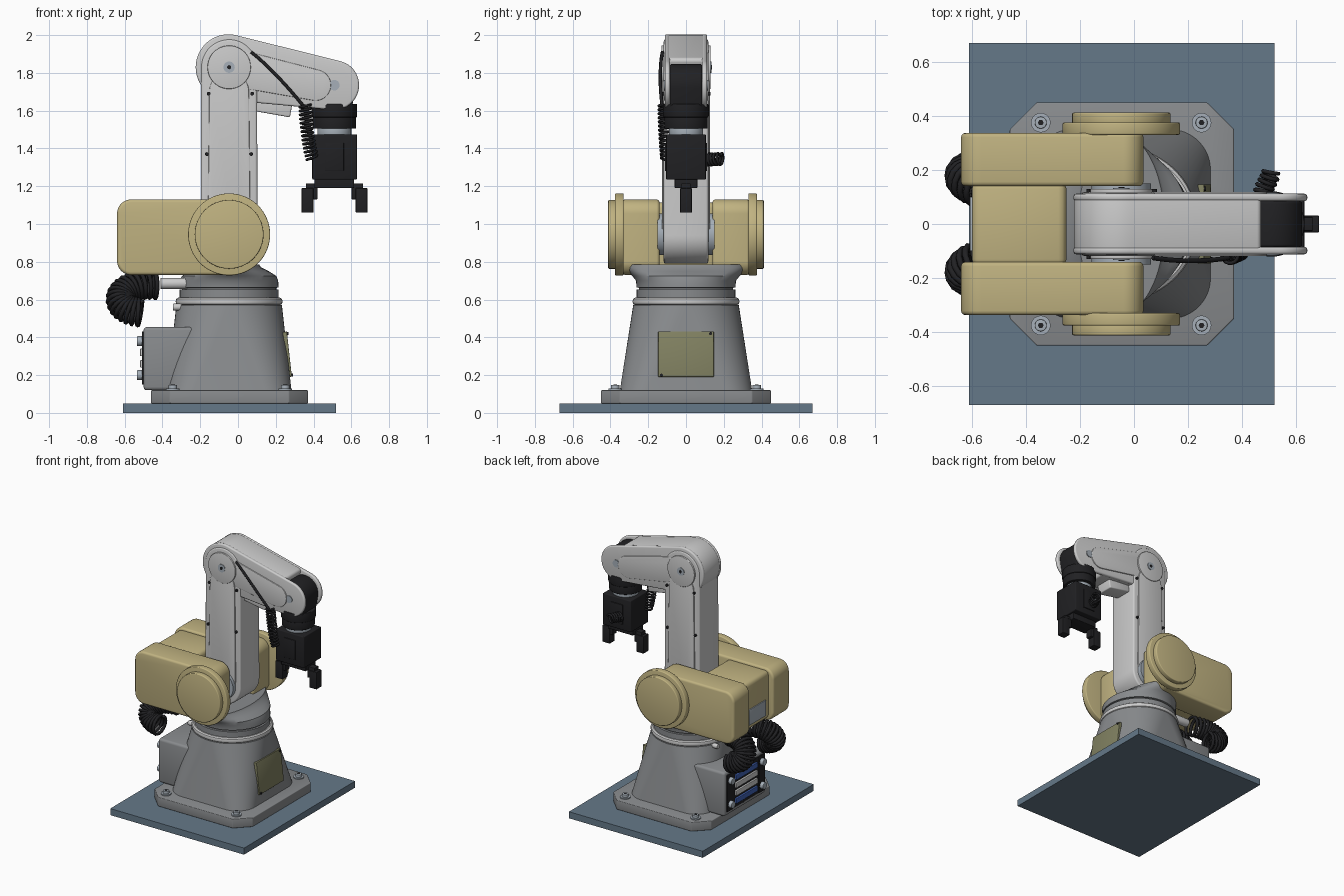
import bpy, bmesh, math
from mathutils import Vector, Matrix
from mathutils.geometry import convex_hull_2d, interpolate_bezier

if "Cube" in bpy.data.objects:
    bpy.data.objects.remove(bpy.data.objects["Cube"])

def material(name, r, g, b):
    m = bpy.data.materials.new(name)
    m.diffuse_color = (r, g, b, 1)
    m.use_nodes = True
    m.node_tree.nodes["Principled BSDF"].inputs["Base Color"].default_value = m.diffuse_color
    return m

TAN = material("tan", 0.53, 0.45, 0.22)
BLUE = material("slate_blue", 0.13, 0.19, 0.25)
GREY = material("casting_grey", 0.25, 0.26, 0.27)
LIGHT = material("light_grey", 0.58, 0.58, 0.55)
BLACK = material("black", 0.015, 0.015, 0.017)
OLIVE = material("olive", 0.22, 0.22, 0.12)
STEEL = material("steel", 0.38, 0.43, 0.48)
PORT = material("port_blue", 0.05, 0.12, 0.45)

def finish(name, bm, mat, bevel=0):
    bmesh.ops.recalc_face_normals(bm, faces=bm.faces)
    if bevel:
        sharp = [e for e in bm.edges if e.calc_face_angle(0) > 0.6]
        bmesh.ops.bevel(bm, geom=sharp, offset=bevel, segments=3, profile=0.5,
                        affect='EDGES', clamp_overlap=True)
    me = bpy.data.meshes.new(name)
    bm.to_mesh(me)
    bm.free()
    ob = bpy.data.objects.new(name, me)
    bpy.context.collection.objects.link(ob)
    me.materials.append(mat)
    return ob

def loft(name, rings, mat, bevel=0):
    bm = bmesh.new()
    rows = [[bm.verts.new(p) for p in r] for r in rings]
    n = len(rows[0])
    for a, b in zip(rows, rows[1:]):
        for i in range(n):
            bm.faces.new((a[i], a[(i + 1) % n], b[(i + 1) % n], b[i]))
    bm.faces.new(rows[0][::-1])
    bm.faces.new(rows[-1])
    return finish(name, bm, mat, bevel)

def prism(name, pts, lo, hi, mat, axis='y', bevel=0):
    put = {'x': lambda a, b, t: (t, a, b), 'y': lambda a, b, t: (a, t, b),
           'z': lambda a, b, t: (a, b, t)}[axis]
    return loft(name, [[put(a, b, t) for a, b in pts] for t in (lo, hi)], mat, bevel)

def outline(*circles, n=48):
    """Convex outline wrapped round circles (a, b, radius)."""
    p = [Vector((a + r * math.cos(2 * math.pi * i / n), b + r * math.sin(2 * math.pi * i / n)))
         for a, b, r in circles for i in range(n)]
    return [p[i] for i in convex_hull_2d(p)]

def rounded(x0, x1, z0, z1, r):
    return outline(*[(x, z, r) for x in (x0 + r, x1 - r) for z in (z0 + r, z1 - r)])

def box(name, x, y, z, mat, bevel=0.006, tilt=0):
    bm = bmesh.new()
    bmesh.ops.create_cube(bm, size=1)
    bmesh.ops.scale(bm, vec=(x[1] - x[0], y[1] - y[0], z[1] - z[0]), verts=bm.verts)
    ob = finish(name, bm, mat, bevel)
    mid = Vector((sum(x) / 2, sum(y) / 2, sum(z) / 2))
    ob.matrix_world = Matrix.Translation(mid) @ Matrix.Rotation(math.radians(tilt), 4, 'Y')
    return ob

def ring(a, b, z, corner=None, cx=-0.047):
    """Ellipse, or rounded rectangle when a corner radius is given."""
    out = []
    for i in range(64):
        t = 2 * math.pi * (i + 0.5) / 64
        c, s = math.cos(t), math.sin(t)
        if corner is None:
            out.append((cx + a * c, b * s, z))
        else:
            out.append((cx + math.copysign(a - corner, c) + corner * c,
                        math.copysign(b - corner, s) + corner * s, z))
    return out

def tube(name, pts, r, mat=BLACK):
    cu = bpy.data.curves.new(name, 'CURVE')
    cu.dimensions = '3D'
    cu.bevel_depth, cu.bevel_resolution, cu.use_fill_caps = r, 1, True
    sp = cu.splines.new('POLY')
    sp.points.add(len(pts) - 1)
    for p, q in zip(sp.points, pts):
        p.co = (*q, 1)
    ob = bpy.data.objects.new(name, cu)
    bpy.context.collection.objects.link(ob)
    cu.materials.append(mat)

def coil(name, bez, radius, turns, r, ref):
    n = turns * 14
    path = interpolate_bezier(*[Vector(p) for p in bez], n + 1)
    pts = []
    for i in range(n):
        t = (path[i + 1] - path[i]).normalized()
        u = t.cross(Vector(ref)).normalized()
        a = 2 * math.pi * i / 14
        pts.append(path[i] + radius * (u * math.cos(a) + t.cross(u) * math.sin(a)))
    tube(name, pts, r)

# Floor plate and foot with bolts
box("floor_plate", (-0.61, 0.52), (-0.67, 0.67), (0, 0.05), BLUE, 0)
foot = [(0.37, 0.35), (0.27, 0.45), (-0.36, 0.45), (-0.46, 0.35)]
prism("foot", foot + [(x, -y) for x, y in reversed(foot)], 0.05, 0.12, GREY, 'z', 0.005)
for x in (-0.345, 0.25):
    for y in (-0.375, 0.375):
        prism("foot_washer", outline((x, y, 0.036)), 0.12, 0.128, STEEL, 'z')
        prism("foot_bolt", outline((x, y, 0.022)), 0.12, 0.148, STEEL, 'z', 0.003)
        prism("bolt_socket", outline((x, y, 0.011), n=6), 0.14, 0.149, BLACK, 'z')

# Tapered pedestal, rounded square below and circle above
loft("pedestal", [ring(0.33, 0.35, 0.12, 0.15), ring(0.28, 0.28, 0.57, 0.28)], GREY)
loft("bearing_ring", [ring(r, r, z) for r, z in
     ((0.27, 0.57), (0.28, 0.577), (0.284, 0.59), (0.28, 0.603), (0.27, 0.61))], LIGHT)
box("rating_plate", (0.25, 0.272), (-0.147, 0.147), (0.19, 0.43), OLIVE, 0.002, -6.3)
for y, z, x in ((-0.13, 0.2, 0.276), (0.13, 0.42, 0.252)):
    prism("plate_rivet", outline((y, z, 0.008), n=12), x, x + 0.015, BLACK, 'x')

# Connector box on the back
box("connector_box", (-0.5, -0.15), (-0.25, 0.25), (0.12, 0.455), GREY, 0.018)
for s in (-1, 1):
    box("connector_side_panel", (-0.508, -0.49), (s * 0.19 - 0.035, s * 0.19 + 0.035), (0.15, 0.43), BLACK, 0.002)
    for z in (0.2, 0.38):
        prism("connector_knob", outline((s * 0.19, z, 0.026), n=24), -0.535, -0.5, STEEL, 'x', 0.004)
box("connector_panel", (-0.504, -0.49), (-0.16, 0.16), (0.15, 0.43), BLACK, 0.002)
for z, m in ((0.2, PORT), (0.26, LIGHT), (0.32, LIGHT), (0.38, PORT)):
    box("connector_port", (-0.518, -0.5), (-0.13, 0.13), (z - 0.02, z + 0.02), m, 0.004)

# Turning neck, flaring sideways into the shoulder yoke
loft("turning_neck", [ring(a, b, z) for a, b, z in (
    (.262, .262, .60), (.262, .262, .652), (.25, .25, .654), (.25, .25, .662), (.262, .262, .664),
    (.26, .265, .70), (.25, .285, .725), (.21, .31, .75), (.17, .328, .77), (.16, .33, .785))], GREY)

# Shoulder housing: two side arms, a bridge and round covers
box("shoulder_bridge", (-0.6, -0.25), (-0.16, 0.16), (0.75, 1.115), TAN, 0.03)
box("bridge_panel", (-0.607, -0.59), (-0.1, 0.1), (0.79, 0.91), STEEL, 0.003)
for s in (-1, 1):
    prism("shoulder_side_arm", rounded(-0.64, 0.035, 0.73, 1.13, 0.075), s * 0.14, s * 0.337, TAN, bevel=0.016)
    prism("shoulder_cover", outline((-0.047, 0.945, 0.217), n=80), s * 0.33, s * 0.376, TAN, bevel=0.006)
    prism("shoulder_cap", outline((-0.047, 0.945, 0.182), n=80), s * 0.37, s * 0.412, TAN, bevel=0.006)
    prism("shoulder_pivot", outline((-0.047, 0.945, 0.11)), s * 0.1, s * 0.15, STEEL)

# Upper arm with side covers
ELBOW = (-0.047, 1.83)
prism("upper_arm", outline((-0.047, 0.94, 0.15), (*ELBOW, 0.148)), -0.118, 0.118, LIGHT, bevel=0.012)
for s in (-1, 1):
    prism("upper_arm_cover", outline((-0.047, 1.0, 0.112), (-0.047, 1.7, 0.105)), s * 0.11, s * 0.126, LIGHT, bevel=0.004)
    prism("elbow_cover", outline((*ELBOW, 0.115)), s * 0.11, s * 0.13, LIGHT, bevel=0.004)
    prism("elbow_pin", outline((*ELBOW, 0.03), n=24), s * 0.12, s * 0.134, STEEL)
    prism("elbow_pin_screw", outline((*ELBOW, 0.011), n=12), s * 0.12, s * 0.137, BLACK)
    for x, z in ((-0.155, 1.69), (-0.165, 1.37), (0.07, 1.37), (0.075, 1.69)):
        prism("cover_screw", outline((x, z, 0.01), n=12), s * 0.11, s * 0.13, BLACK)

# Forearm: core, two cheeks forming the wrist fork, side panels
WRIST = (0.51, 1.735)
prism("forearm_core", outline((-0.05, 1.83, 0.172), (0.45, 1.862, 0.02), (0.36, 1.642, 0.02)), -0.1, 0.1, LIGHT, bevel=0.008)
for s in (-1, 1):
    prism("forearm_cheek", outline((-0.05, 1.83, 0.174), (*WRIST, 0.131), n=64), s * 0.085, s * 0.112, LIGHT, bevel=0.01)
    prism("forearm_panel", outline((-0.03, 1.83, 0.1), (0.41, 1.735, 0.082)), s * 0.1, s * 0.119, LIGHT, bevel=0.004)
    prism("wrist_pin", outline((*WRIST, 0.028), n=24), s * 0.1, s * 0.117, STEEL)
box("forearm_underbox", (0.1, 0.285), (-0.065, 0.065), (1.58, 1.68), LIGHT, 0.008, 10)

# Wrist and gripper body
prism("wrist_barrel", outline((*WRIST, 0.112), (0.51, 1.66, 0.1)), -0.085, 0.085, BLACK, bevel=0.01)
for nm, r, z0, z1, m in (("wrist_collar", 0.121, 1.565, 1.635, BLACK), ("wrist_flange", 0.115, 1.505, 1.57, BLACK),
                         ("tool_ring", 0.09, 1.47, 1.51, STEEL)):
    prism(nm, outline((0.51, 0, r)), z0, z1, m, 'z', 0.005)
box("gripper_body", (0.393, 0.63), (-0.105, 0.105), (1.235, 1.475), BLACK, 0.006)
box("gripper_slide", (0.405, 0.615), (-0.06, 0.06), (1.19, 1.24), BLACK, 0.005)
for s in (-1, 1):
    box("gripper_panel", (0.46, 0.56), sorted((s * 0.1, s * 0.111)), (1.28, 1.43), BLACK, 0.003)
    box("finger_mount", sorted((0.511 + s * 0.09, 0.511 + s * 0.152)), (-0.025, 0.025), (1.13, 1.215), BLACK, 0.004)
    box("finger", sorted((0.511 + s * 0.112, 0.511 + s * 0.174)), (-0.031, 0.031), (1.06, 1.19), BLACK, 0.004)

# Arm cable and hose on the gripper side
tube("arm_cable", interpolate_bezier(*[Vector(p) for p in (
    (0.07, -0.125, 1.91), (0.16, -0.14, 1.84), (0.27, -0.14, 1.72), (0.35, -0.125, 1.62))], 16), 0.009)
coil("arm_hose", ((0.355, -0.115, 1.63), (0.36, -0.115, 1.54), (0.37, -0.11, 1.42), (0.395, -0.1, 1.34)), 0.03, 14, 0.007, (0, 1, 0))
prism("hose_fitting", outline((0.48, 1.34, 0.02), n=20), 0.1, 0.14, STEEL)
coil("gripper_hose", ((0.475, 0.11, 1.34), (0.48, 0.14, 1.34), (0.5, 0.16, 1.345), (0.51, 0.195, 1.345)), 0.03, 5, 0.008, (0, 0, 1))

# Rear coiled hoses with fittings
for s in (-1, 1):
    prism("rear_fitting", outline((s * 0.1, 0.685, 0.03), n=24), -0.41, -0.25, LIGHT, 'x', 0.004)
    prism("lower_fitting", outline((s * 0.1, 0.56, 0.018), n=24), -0.345, -0.28, LIGHT, 'x', 0.003)
    coil("rear_hose", ((-0.43, s * 0.1, 0.675), (-0.66, s * 0.14, 0.7), (-0.68, s * 0.21, 0.54), (-0.51, s * 0.2, 0.53)),
         0.068, 18, 0.012, (0, 1, 0))

# Smooth shading with sharp edges kept
for ob in bpy.context.scene.objects:
    ob.select_set(ob.type == 'MESH')
    if ob.type == 'MESH':
        bpy.context.view_layer.objects.active = ob
bpy.ops.object.shade_smooth_by_angle(angle=math.radians(35))
